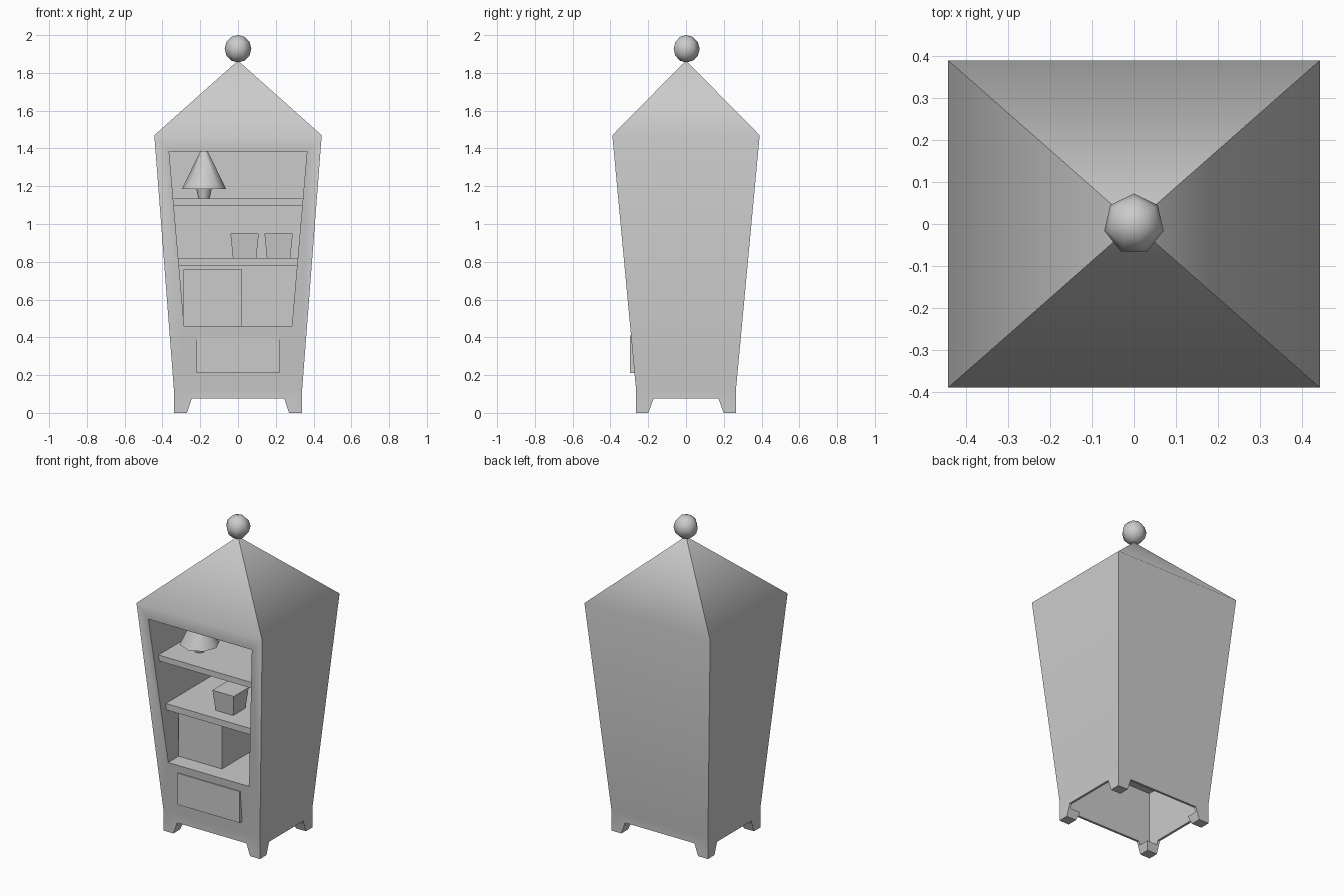
import bpy, bmesh, math

cube = bpy.data.objects.get("Cube")
if cube:
    bpy.data.objects.remove(cube, do_unlink=True)

grey = bpy.data.materials.new("plain_grey")
GREY = (0.6, 0.6, 0.6, 1)
grey.diffuse_color = GREY
grey.use_nodes = True
for node in grey.node_tree.nodes:
    if node.type == 'BSDF_PRINCIPLED':
        node.inputs["Base Color"].default_value = GREY


def finish(name, bm):
    bmesh.ops.recalc_face_normals(bm, faces=bm.faces)
    mesh = bpy.data.meshes.new(name)
    bm.to_mesh(mesh)
    bm.free()
    mesh.materials.append(grey)
    ob = bpy.data.objects.new(name, mesh)
    bpy.context.collection.objects.link(ob)
    return ob


def select(ob):
    bpy.ops.object.select_all(action='DESELECT')
    ob.select_set(True)
    bpy.context.view_layer.objects.active = ob


def smooth(ob, degrees):
    select(ob)
    bpy.ops.object.shade_smooth_by_angle(angle=math.radians(degrees))


def loft(name, rings, apex=None):
    """Stack of rectangles (z, x0, x1, y0, y1), closed flat or to a point."""
    bm = bmesh.new()
    loops = [[bm.verts.new(p) for p in ((x0, y0, z), (x1, y0, z), (x1, y1, z), (x0, y1, z))]
             for z, x0, x1, y0, y1 in rings]
    bm.faces.new(loops[0])
    for low, high in zip(loops, loops[1:]):
        for i in range(4):
            j = (i + 1) % 4
            bm.faces.new((low[i], low[j], high[j], high[i]))
    if apex is None:
        bm.faces.new(loops[-1])
    else:
        tip = bm.verts.new((0, 0, apex))
        for i in range(4):
            bm.faces.new((loops[-1][i], loops[-1][(i + 1) % 4], tip))
    return finish(name, bm)


def centred(z, hx, hy):
    return (z, -hx, hx, -hy, hy)


def cut(target, cutter):
    cutter.hide_render = True
    select(target)
    mod = target.modifiers.new("cut", 'BOOLEAN')
    mod.operation = 'DIFFERENCE'
    mod.solver = 'EXACT'
    mod.object = cutter
    bpy.ops.object.modifier_apply(modifier=mod.name)
    bpy.data.objects.remove(cutter, do_unlink=True)


def frustum(name, sides, r_low, r_high, z_low, z_high, x, y):
    bm = bmesh.new()
    bmesh.ops.create_cone(bm, cap_ends=True, segments=sides, radius1=r_low,
                          radius2=r_high, depth=z_high - z_low)
    bmesh.ops.translate(bm, verts=bm.verts, vec=(x, y, (z_low + z_high) / 2))
    ob = finish(name, bm)
    smooth(ob, 60)
    return ob


BACK = 0.19       # inner back wall
FLOOR, TOP = 0.46, 1.385


def half_width(z):
    """Half width of the open compartment at a height."""
    return 0.285 + 0.08 * (z - FLOOR) / (TOP - FLOOR)


# Flared cabinet body with pyramid roof
body = loft("cabinet_body", [centred(0, 0.34, 0.265), centred(0.13, 0.34, 0.265),
                             centred(1.47, 0.443, 0.39)], apex=1.865)

# Open display compartment
cut(body, loft("compartment_cutter", [(FLOOR, -half_width(FLOOR), half_width(FLOOR), -0.6, BACK),
                                      (TOP, -half_width(TOP), half_width(TOP), -0.6, BACK)]))

# Gaps between the feet, then the hollow underside
cut(body, loft("front_gap_cutter", [centred(-0.05, 0.287, 1), centred(0.075, 0.245, 1)]))
cut(body, loft("side_gap_cutter", [centred(-0.05, 1, 0.217), centred(0.075, 1, 0.172)]))
cut(body, loft("underside_cutter", [centred(0.05, 0.325, 0.25), centred(0.42, 0.325, 0.25)]))
smooth(body, 55)
weighted = body.modifiers.new("weighted_normals", 'WEIGHTED_NORMAL')
weighted.keep_sharp = True

# Shelves
for name, low, high, front in (("upper_shelf", 1.098, 1.135, -0.31),
                               ("lower_shelf", 0.78, 0.82, -0.275)):
    loft(name, [(z, -half_width(z), half_width(z), front, BACK) for z in (low, high)])

# Storage box on the compartment floor and drawer front
loft("storage_box", [(z, -0.288, 0.02, -0.19, BACK) for z in (FLOOR, 0.76)])
loft("drawer_front", [(z, -0.22, 0.22, -0.297, -0.255) for z in (0.21, 0.41)])

# Tapered square pots
for name, x, y in (("left_pot", 0.035, -0.125), ("right_pot", 0.215, 0.02)):
    loft(name, [(z, x - r, x + r, y - r, y + r) for z, r in ((0.82, 0.062), (0.95, 0.075))])

# Lamp
frustum("lamp_base", 8, 0.03, 0.042, 1.135, 1.19, -0.18, -0.13)
frustum("lamp_shade", 8, 0.117, 0.02, 1.185, TOP, -0.18, -0.13)

# Roof finial
bm = bmesh.new()
bmesh.ops.create_uvsphere(bm, u_segments=7, v_segments=6, radius=0.0725)
bmesh.ops.translate(bm, verts=bm.verts, vec=(0, 0, 1.9275))
smooth(finish("roof_finial", bm), 60)
